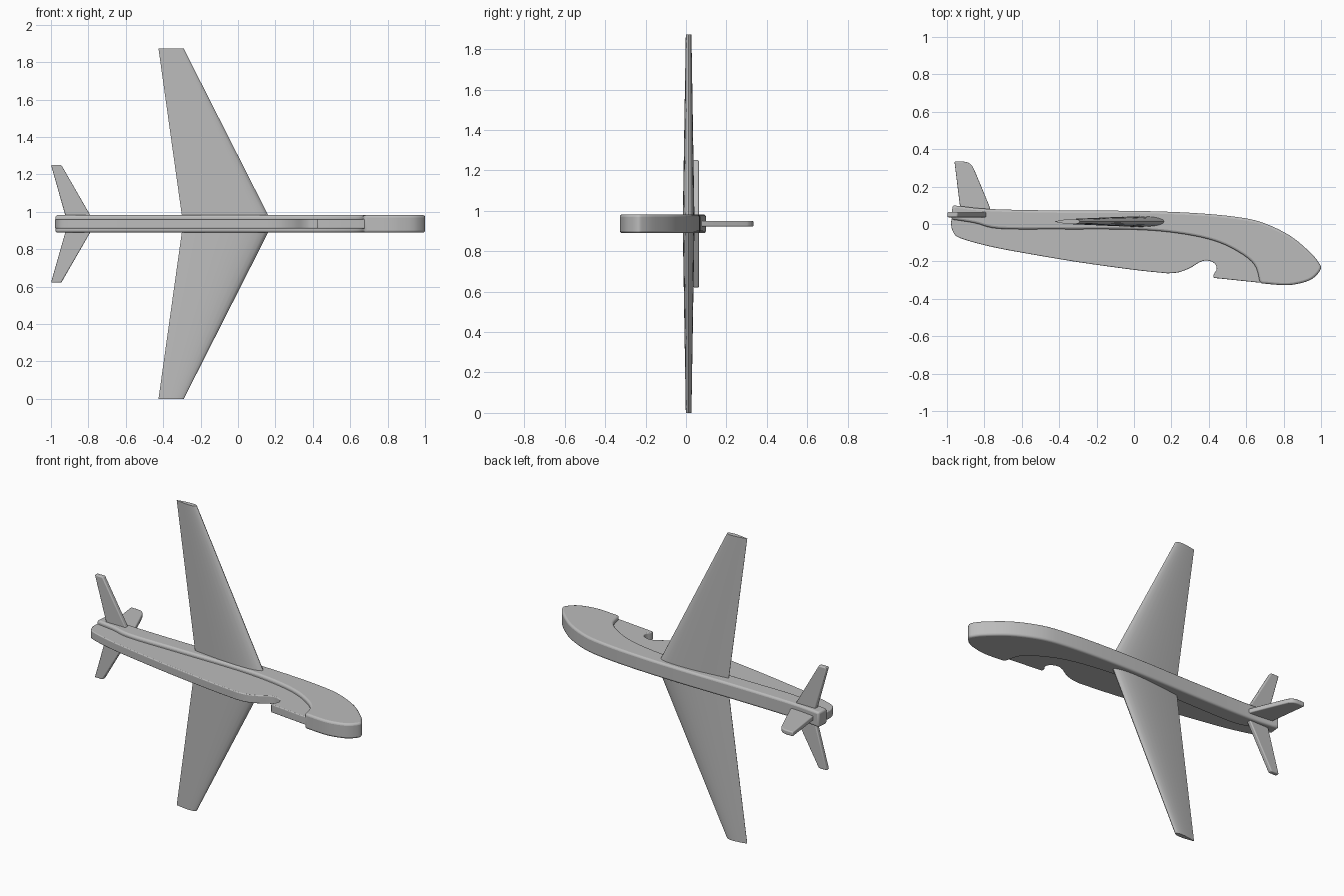
import bpy, bmesh, math
from mathutils import Vector

cube = bpy.data.objects.get("Cube")
if cube:
    bpy.data.objects.remove(cube, do_unlink=True)

MID = 0.936  # height of the symmetry plane; the glider lies on its side

grey = bpy.data.materials.new("plain grey")
grey.diffuse_color = (0.5, 0.5, 0.5, 1)
grey.use_nodes = True
grey.node_tree.nodes["Principled BSDF"].inputs["Base Color"].default_value = (0.5, 0.5, 0.5, 1)


def smooth_path(pts, steps=5):
    """Catmull-Rom curve through the points."""
    p = [Vector(q) for q in pts]
    p = [2 * p[0] - p[1]] + p + [2 * p[-1] - p[-2]]
    out = []
    for i in range(1, len(p) - 2):
        a, b, c, d = p[i - 1:i + 3]
        for k in range(steps):
            t = k / steps
            out.append(0.5 * (2 * b + (c - a) * t + (2 * a - 5 * b + 4 * c - d) * t * t
                              + (3 * b - a - 3 * c + d) * t ** 3))
    return out + [p[-2]]


def finish(name, bm, bevel=0, angle=40):
    bmesh.ops.recalc_face_normals(bm, faces=bm.faces)
    mesh = bpy.data.meshes.new(name)
    bm.to_mesh(mesh)
    bm.free()
    mesh.materials.append(grey)
    ob = bpy.data.objects.new(name, mesh)
    bpy.context.collection.objects.link(ob)
    if bevel:
        m = ob.modifiers.new("round edges", "BEVEL")
        m.width, m.segments, m.limit_method = bevel, 3, "ANGLE"
        m.angle_limit = math.radians(50)
    for o in bpy.context.selected_objects:
        o.select_set(False)
    ob.select_set(True)
    bpy.context.view_layer.objects.active = ob
    bpy.ops.object.shade_smooth_by_angle(angle=math.radians(angle))
    return ob


def loft(name, rings, bevel=0, angle=40):
    """Skin a stack of matching cross-sections and cap both ends."""
    bm = bmesh.new()
    vs = [[bm.verts.new(c) for c in ring] for ring in rings]
    n = len(vs[0])
    for a, b in zip(vs, vs[1:]):
        for i in range(n):
            j = (i + 1) % n
            bm.faces.new((a[i], a[j], b[j], b[i]))
    bm.faces.new(vs[0])
    bm.faces.new(vs[-1])
    return finish(name, bm, bevel, angle)


def slab(name, outline, thickness, bevel):
    return loft(name, [[(x, y, MID + s * thickness / 2) for x, y in outline] for s in (-1, 1)], bevel)


# Thick spine and nose
back_and_nose = smooth_path([
    (-0.97, 0.10), (-0.77, 0.08), (-0.4, 0.072), (0, 0.07), (0.30, 0.06), (0.53, 0.04),
    (0.68, 0.01), (0.83, -0.06), (0.94, -0.15), (0.99, -0.21), (0.997, -0.245),
    (0.95, -0.295), (0.875, -0.32), (0.80, -0.327), (0.675, -0.317)])
step_line = smooth_path([
    (0.675, -0.317), (0.645, -0.22), (0.56, -0.15), (0.43, -0.09), (0.24, -0.05),
    (0, -0.03), (-0.4, -0.028), (-0.72, -0.025), (-0.85, 0.005), (-0.977, 0.025)])
slab("spine_and_nose", back_and_nose + step_line[1:], 0.093, 0.012)

# Thinner belly panel with the finger notch
notch = smooth_path([
    (0.425, -0.288), (0.427, -0.268), (0.442, -0.24), (0.43, -0.21), (0.39, -0.195),
    (0.35, -0.205), (0.30, -0.235), (0.24, -0.258), (0.18, -0.264)], 4)
belly = smooth_path([
    (0.18, -0.264), (0, -0.245), (-0.29, -0.205), (-0.56, -0.16), (-0.77, -0.12),
    (-0.93, -0.075), (-0.968, -0.04), (-0.978, 0.01), (-0.965, 0.05)])
inside_edge = [(0, 0.03), (0.4, 0), (0.7, -0.15), (0.72, -0.30), (0.675, -0.314)]
slab("belly_panel", notch + belly[1:] + inside_edge, 0.05, 0.01)


def airfoil(lead, trail, half, y, z, n=14):
    """Closed wing section with a round leading edge."""
    def t(u):
        return half * (2.97 * math.sqrt(u) - 1.26 * u - 3.516 * u ** 2
                       + 2.843 * u ** 3 - 1.0 * u ** 4)
    us = [0.5 - 0.5 * math.cos(math.pi * i / n) for i in range(n + 1)]
    top = [(lead + (trail - lead) * u, y + t(u), z) for u in us]
    low = [(lead + (trail - lead) * u, y - t(u), z) for u in us[1:]]
    return top + low[::-1]


# Tapered wings and tailplanes, mirrored about the symmetry plane
for side, s in (("left", 1), ("right", -1)):
    loft(side + "_wing", [airfoil(0.177, -0.296, 0.029, 0.013, MID + s * 0.015),
                          airfoil(-0.29, -0.425, 0.014, 0.013, MID + s * 0.936)], 0, 50)
    plan = [(-0.775, 0.02), (-0.945, 0.315), (-1.0, 0.315), (-0.916, 0.02)]
    loft(side + "_tailplane",
         [[(x, y, MID + s * d) for x, d in plan] for y in (0.036, 0.064)], 0.006)

# Upright fin with a rounded leading tip
fin = [(-0.76, 0.05)] + smooth_path([
    (-0.775, 0.10), (-0.848, 0.275), (-0.87, 0.315), (-0.90, 0.332), (-0.96, 0.334)]) + [(-0.925, 0.05)]
slab("tail_fin", fin, 0.028, 0.006)
